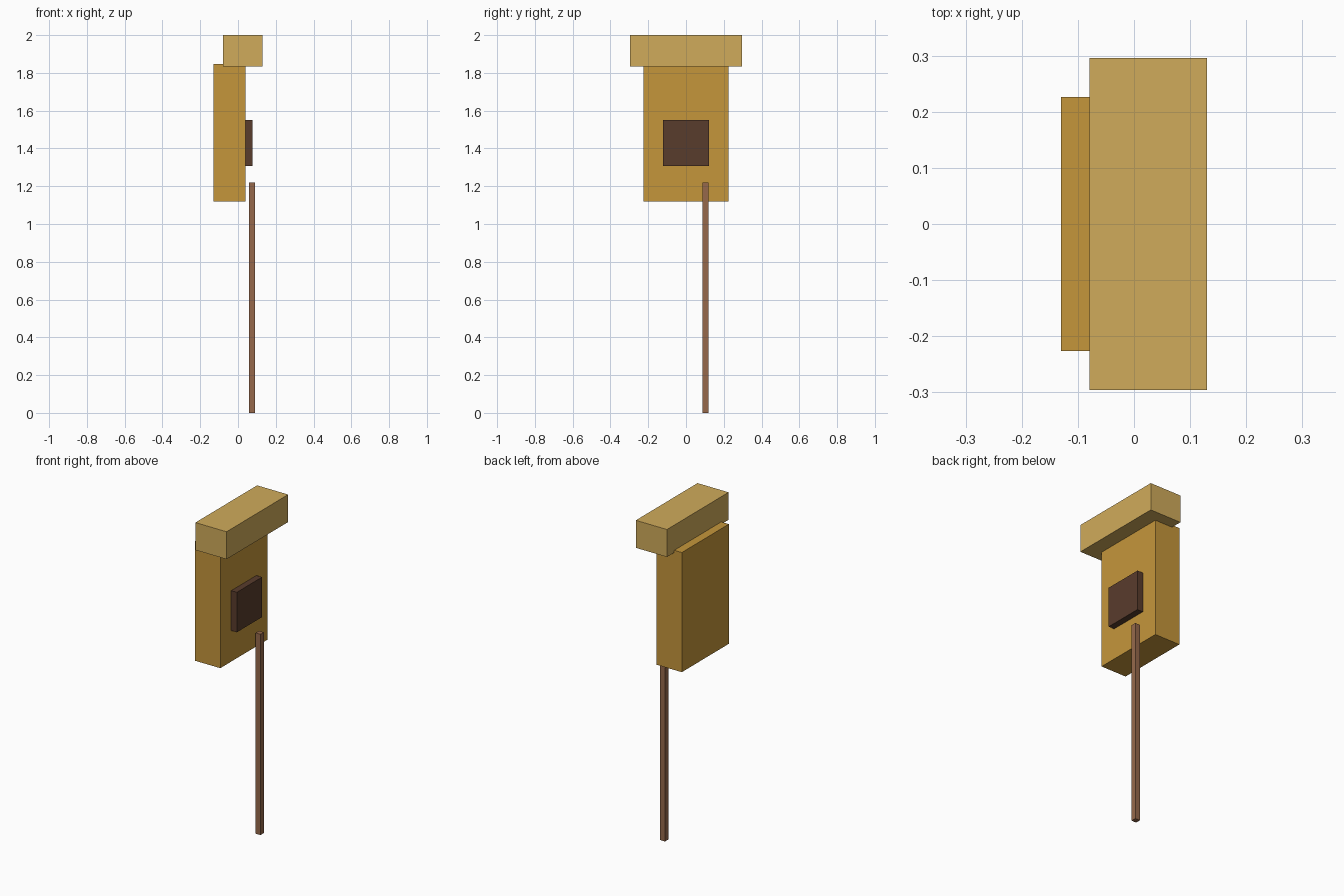
import bpy

if "Cube" in bpy.data.objects:
    bpy.data.objects.remove(bpy.data.objects["Cube"])


def linear(c):
    c /= 255
    return c / 12.92 if c <= 0.04045 else ((c + 0.055) / 1.055) ** 2.4


def box(name, x, y, z, rgb):
    """Box spanning the given (min, max) ranges."""
    spans = (x, y, z)
    bpy.ops.mesh.primitive_cube_add(size=1, location=[(a + b) / 2 for a, b in spans])
    ob = bpy.context.object
    ob.name = name
    ob.scale = [b - a for a, b in spans]
    bpy.ops.object.transform_apply(location=False, rotation=False, scale=True)
    mat = bpy.data.materials.new(name + "_colour")
    mat.diffuse_color = [linear(c) for c in rgb] + [1]
    mat.use_nodes = True
    mat.node_tree.nodes["Principled BSDF"].inputs["Base Color"].default_value = mat.diffuse_color
    ob.data.materials.append(mat)
    return ob


# Main upright slab
box("body", (-0.13, 0.039), (-0.226, 0.226), (1.12, 1.847), (197, 150, 59))
# Overhanging cap on top
box("cap", (-0.079, 0.13), (-0.296, 0.296), (1.833, 2.0), (208, 171, 91))
# Dark plate on the face of the body
box("face_plate", (0.038, 0.077), (-0.121, 0.121), (1.308, 1.551), (89, 60, 44))
# Thin pole reaching the ground
box("pole", (0.058, 0.09), (0.087, 0.119), (0.0, 1.22), (150, 105, 75))
